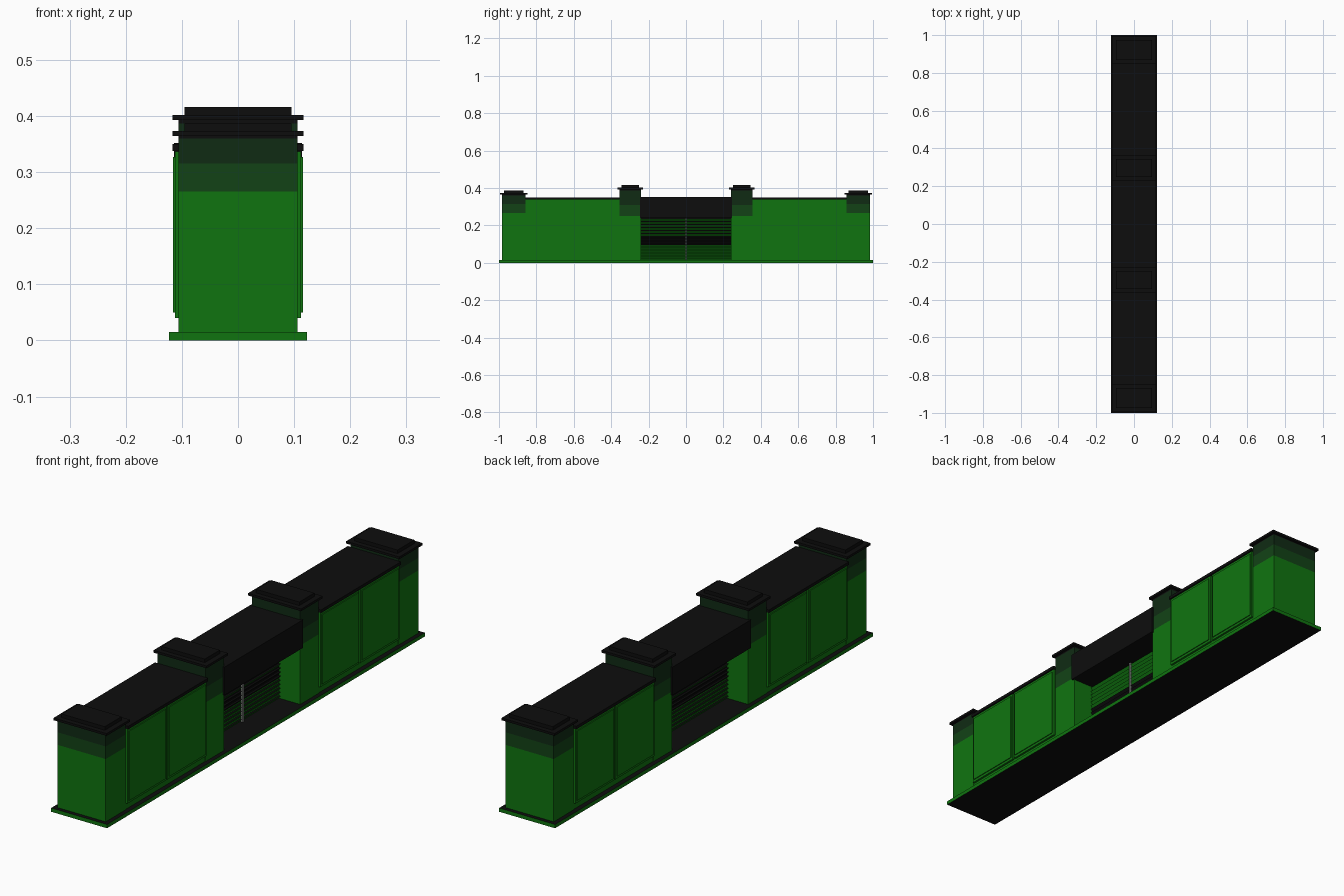
import bpy, bmesh
from mathutils import Matrix, Vector

if "Cube" in bpy.data.objects:
    bpy.data.objects.remove(bpy.data.objects["Cube"])

PALETTE = [("green", (0.005, 0.175, 0.005)), ("deep green", (0.006, 0.055, 0.008)),
           ("dark green", (0.005, 0.024, 0.007)), ("black", (0.004, 0.004, 0.004)),
           ("grey", (0.28, 0.30, 0.28))]
GREEN, DEEP, DARK, BLACK, GREY = range(5)
mats = []
for mat_name, rgb in PALETTE:
    m = bpy.data.materials.new(mat_name)
    m.diffuse_color = (*rgb, 1)
    m.use_nodes = True
    m.node_tree.nodes["Principled BSDF"].inputs["Base Color"].default_value = m.diffuse_color
    mats.append(m)


def finish(name, bm, rule):
    """Colour faces by a rule on centre and normal, then make the object."""
    bmesh.ops.recalc_face_normals(bm, faces=bm.faces[:])
    bm.normal_update()
    for f in bm.faces:
        f.material_index = rule(f.calc_center_median(), f.normal)
    me = bpy.data.meshes.new(name)
    bm.to_mesh(me)
    bm.free()
    for m in mats:
        me.materials.append(m)
    bpy.context.collection.objects.link(bpy.data.objects.new(name, me))


def box(name, x, y, z, rule, cuts=()):
    """Box from (low, high) ranges, optionally sliced at given heights."""
    bm = bmesh.new()
    size = [r[1] - r[0] for r in (x, y, z)]
    mid = [(r[0] + r[1]) / 2 for r in (x, y, z)]
    bmesh.ops.create_cube(bm, size=1, matrix=Matrix.Translation(mid) @ Matrix.Diagonal((*size, 1)))
    for h in cuts:
        bmesh.ops.bisect_plane(bm, geom=bm.verts[:] + bm.edges[:] + bm.faces[:],
                               plane_co=Vector((0, 0, h)), plane_no=Vector((0, 0, 1)))
    finish(name, bm, rule)


def flat(colour):
    return lambda c, n: colour


def span(s, a, b):
    """Range a..b, mirrored when s is -1."""
    return tuple(sorted((s * a, s * b)))


def black_tops(c, n):
    return BLACK if abs(n.z) > 0.9 else GREEN


# ground plinth
box("plinth", (-0.123, 0.123), (-1, 1), (0, 0.015), black_tops)


def pillar(name, s, y0, y1, z_low, z_mid, z_neck, z_slab):
    """Banded pillar with a two-step cap."""
    def bands(c, n):
        return GREEN if c.z < z_low else DEEP if c.z < z_mid else DARK if c.z < z_neck else BLACK
    box(name, (-0.106, 0.106), span(s, y0, y1), (0.015, z_slab), bands, (z_low, z_mid, z_neck))
    box(name + "_cap_slab", (-0.117, 0.117), span(s, y0 - 0.01, y1 + 0.01),
        (z_slab, z_slab + 0.009), flat(BLACK))
    box(name + "_cap_top", (-0.095, 0.095), span(s, y0 + 0.01, y1 - 0.01),
        (z_slab + 0.009, z_slab + 0.023), flat(BLACK))


for s, end in ((-1, "front"), (1, "back")):
    pillar(end + "_end_pillar", s, 0.858, 0.984, 0.265, 0.315, 0.36, 0.364)
    pillar(end + "_inner_pillar", s, 0.24, 0.355, 0.25, 0.31, 0.387, 0.393)
    # wall between the pillars, with its flat roof
    box(end + "_wall", (-0.104, 0.104), span(s, 0.355, 0.858), (0.015, 0.338), flat(GREEN))
    box(end + "_roof", (-0.117, 0.117), span(s, 0.355, 0.858), (0.338, 0.35), flat(BLACK))
    # stepped wall panels, two on each side
    for side, sx in (("left", -1), ("right", 1)):
        for i, (a, b) in enumerate(((0.358, 0.603), (0.611, 0.856))):
            box(f"{end}_{side}_panel_frame_{i + 1}", span(sx, 0.103, 0.112), span(s, a, b),
                (0.04, 0.337), flat(GREEN))
            box(f"{end}_{side}_panel_{i + 1}", span(sx, 0.111, 0.1155),
                span(s, a + 0.008, b - 0.008), (0.05, 0.327), flat(GREEN))

# canopy over the central opening
box("canopy", (-0.114, 0.114), (-0.247, 0.247), (0.24, 0.352), flat(BLACK))

# louvred shutter in the opening: saw-tooth profile swept along y
count, z0, z1 = 14, 0.015, 0.24
pitch = (z1 - z0) / count
profile = []
for i in range(count):
    z = z0 + i * pitch
    profile += [(0.012, z), (0.02, z + pitch * 0.65), (0.012, z + pitch * 0.66)]
profile.append((0.012, z1))
outline = profile + [(-x, z) for x, z in reversed(profile)]
bm = bmesh.new()
face = bm.faces.new([bm.verts.new((x, -0.24, z)) for x, z in outline])
ext = bmesh.ops.extrude_face_region(bm, geom=[face])
bmesh.ops.translate(bm, vec=(0, 0.48, 0),
                    verts=[v for v in ext["geom"] if isinstance(v, bmesh.types.BMVert)])


def louvre(c, n):
    if abs(n.z) > 0.9 or 0.1 < c.z < 0.14:
        return BLACK
    # recessed gaps between the upper slats are black
    return BLACK if c.z > 0.14 and abs(n.z) < 0.1 else GREEN


finish("shutter", bm, louvre)

# slim vertical bar in the middle of the shutter
box("shutter_bar", (0.017, 0.023), (-0.004, 0.004), (0.015, 0.24), flat(GREY))
